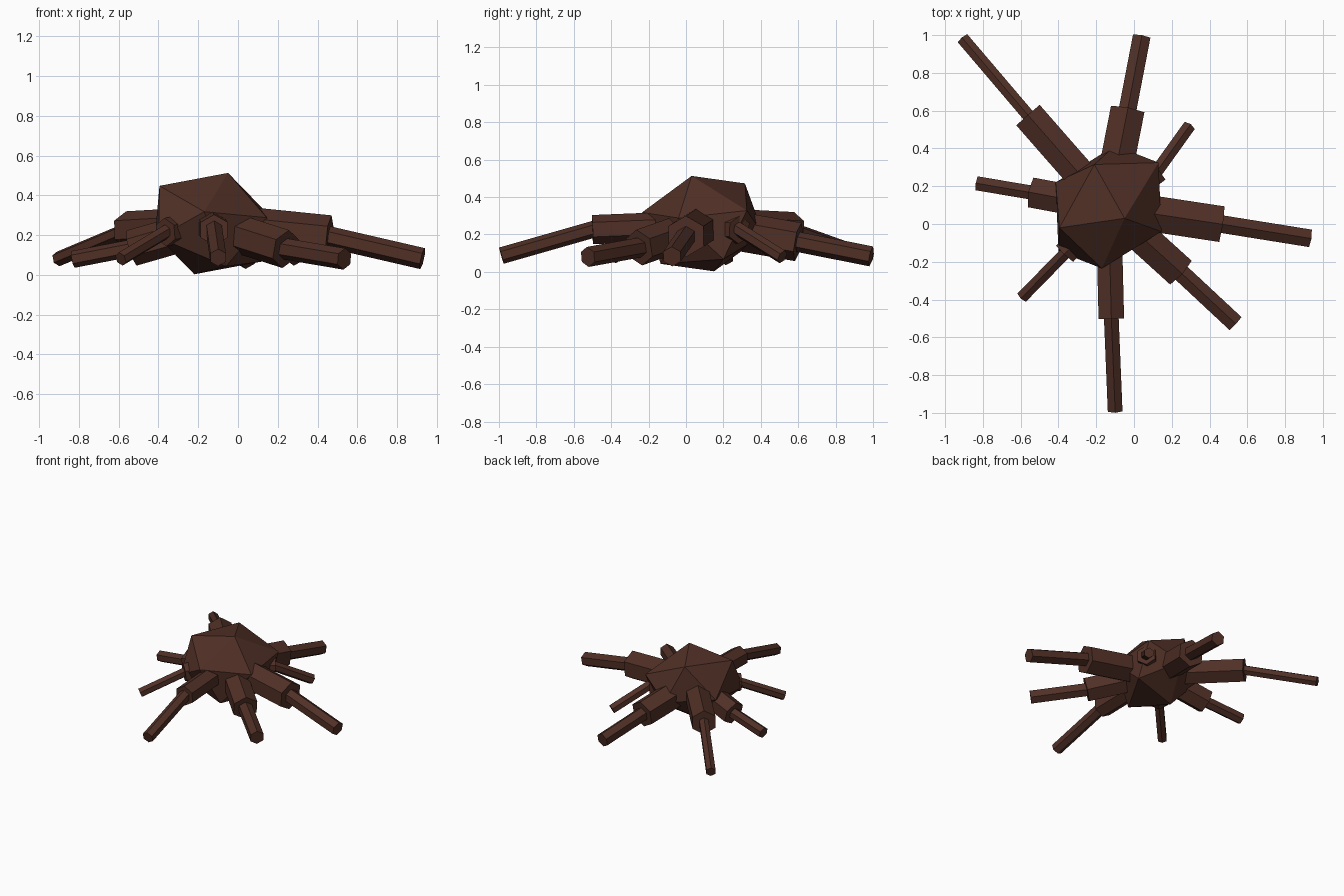
import bpy
import bmesh
from mathutils import Vector

cube = bpy.data.objects.get("Cube")
if cube:
    bpy.data.objects.remove(cube, do_unlink=True)

bark = bpy.data.materials.new("dark_brown_bark")
bark.use_nodes = True
BROWN = (0.08, 0.029, 0.019, 1.0)
bark.diffuse_color = BROWN
bark.node_tree.nodes["Principled BSDF"].inputs["Base Color"].default_value = BROWN


def add_object(name, bm):
    bmesh.ops.recalc_face_normals(bm, faces=bm.faces)
    mesh = bpy.data.meshes.new(name)
    bm.to_mesh(mesh)
    bm.free()
    mesh.materials.append(bark)
    obj = bpy.data.objects.new(name, mesh)
    bpy.context.scene.collection.objects.link(obj)
    return obj


def hex_beam(name, start, end, radius):
    """Six-sided beam between two points, with a ridge along its top."""
    start, end = Vector(start), Vector(end)
    axis = (end - start).normalized()
    side = axis.cross(Vector((0, 0, 1))).normalized()
    up = side.cross(axis)
    bm = bmesh.new()
    bmesh.ops.create_cone(bm, cap_ends=True, segments=6, radius1=radius,
                          radius2=radius, depth=(end - start).length)
    # The primitive may point a corner along x or y: find its corner direction
    corner_on_y = any(abs(v.co.x) < 1e-4 for v in bm.verts)
    middle = (start + end) / 2
    for v in bm.verts:
        a, b = (v.co.x, v.co.y) if corner_on_y else (-v.co.y, v.co.x)
        v.co = middle + side * a + up * b + axis * v.co.z
    return add_object(name, bm)


# Faceted body: six corners and their opposites, wrapped as a twenty-sided hull
CENTRE = Vector((-0.135, 0.09, 0.258))
CORNERS = [
    (0.085, -0.06, 0.255), (-0.26, -0.11, 0.19), (-0.075, 0.225, 0.215),
    (0.265, 0.235, 0.07), (-0.035, -0.325, 0.06), (0.28, -0.13, 0.03),
]
bm = bmesh.new()
for corner in CORNERS:
    for sign in (1, -1):
        bm.verts.new(CENTRE + sign * Vector(corner))
bmesh.ops.convex_hull(bm, input=bm.verts)
add_object("body", bm)

# Limbs: name, joint, tip, thick radius, thin radius
HUB = Vector((-0.135, 0.09, 0.25))
LIMBS = [
    ("back_right", (-0.56, 0.575, 0.225), (-0.905, 0.98, 0.08), 0.095, 0.038),
    ("back", (-0.035, 0.6, 0.16), (0.04, 0.99, 0.083), 0.104, 0.054),
    ("back_left", (0.125, 0.285, 0.225), (0.29, 0.515, 0.08), 0.075, 0.038),
    ("left", (0.46, 0.0, 0.19), (0.928, -0.075, 0.082), 0.11, 0.054),
    ("front_left", (0.24, -0.25, 0.13), (0.535, -0.525, 0.08), 0.098, 0.054),
    ("front", (-0.12, -0.5, 0.226), (-0.1, -0.987, 0.087), 0.078, 0.045),
    ("front_right", (-0.365, -0.155, 0.215), (-0.59, -0.385, 0.08), 0.072, 0.036),
    ("right", (-0.535, 0.165, 0.135), (-0.83, 0.215, 0.078), 0.092, 0.043),
]
for name, joint, tip, thick, thin in LIMBS:
    joint, tip = Vector(joint), Vector(tip)
    hex_beam(name + "_upper_limb", HUB.lerp(joint, 0.15), joint, thick)
    # The lower limb is set a little way into the upper one
    hex_beam(name + "_lower_limb", joint.lerp(tip, -0.1), tip, thin)
